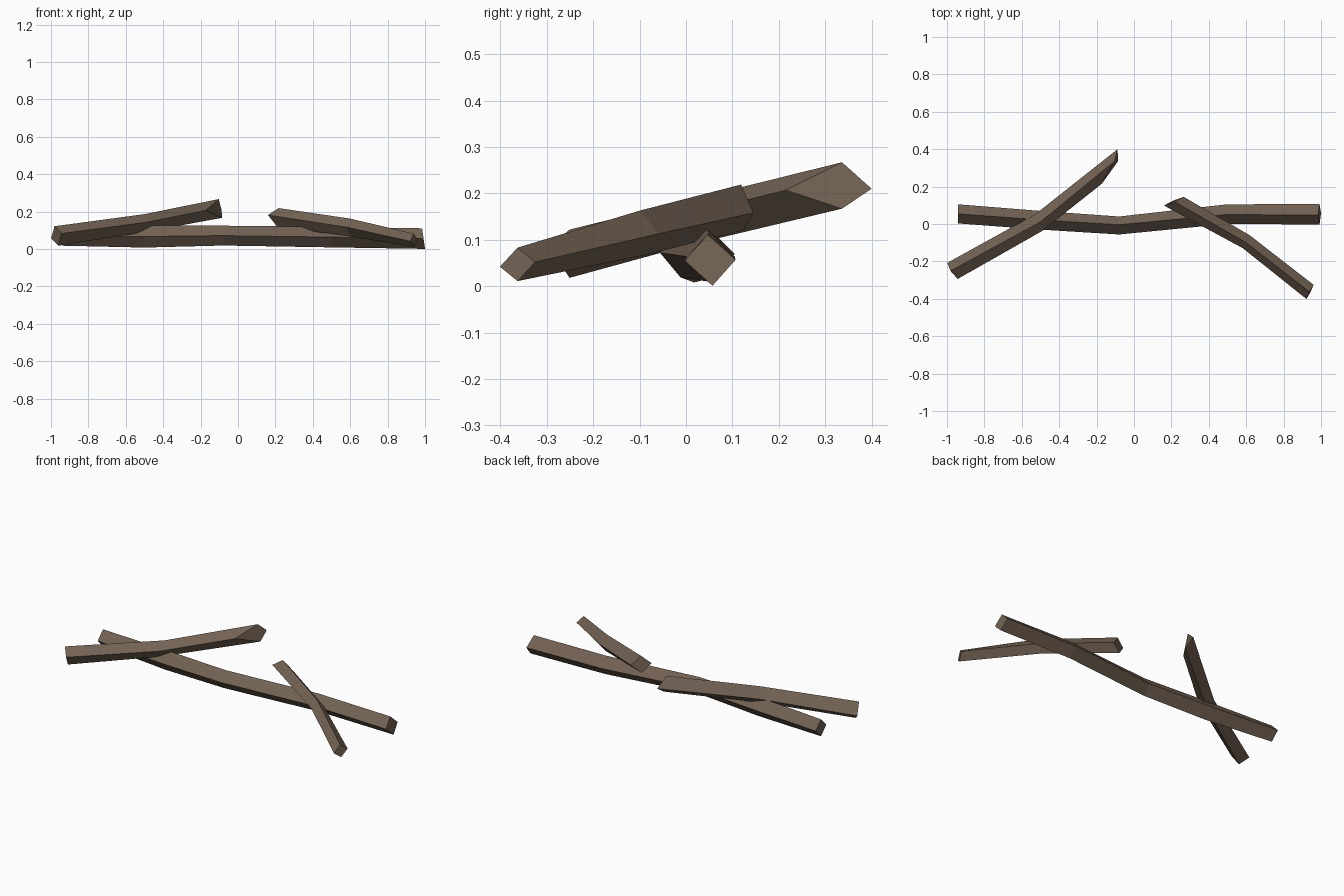
import bpy, bmesh
from mathutils import Vector

bark = bpy.data.materials.new("bark brown")
bark.diffuse_color = (0.17, 0.122, 0.087, 1)


def stick(name, stations, front_shift=None):
    """Loft a diamond section; station = (centre, half side vector, half up vector)."""
    bm = bmesh.new()
    rings = []
    for centre, side, up in stations:
        c, s, u = Vector(centre), Vector(side), Vector(up)
        rings.append([bm.verts.new(p) for p in (c - s, c + u, c + s, c - u)])
    if front_shift:  # worn corner at the last end
        rings[-1][0].co += Vector(front_shift)
    for a, b in zip(rings, rings[1:]):
        for i in range(4):
            j = (i + 1) % 4
            bm.faces.new((a[i], a[j], b[j], b[i]))
    bm.faces.new(rings[0])
    bm.faces.new(rings[-1])
    bmesh.ops.recalc_face_normals(bm, faces=bm.faces)
    me = bpy.data.meshes.new(name)
    bm.to_mesh(me)
    bm.free()
    me.materials.append(bark)
    ob = bpy.data.objects.new(name, me)
    bpy.context.collection.objects.link(ob)
    return ob


# Long stick lying on the ground
stick("ground_stick", [
    ((-0.94, 0.054, 0.069), (0, 0.051, 0), (0, 0, 0.051)),
    ((-0.50, 0.020, 0.067), (0, 0.050, 0), (0, 0.002, 0.059)),
    ((-0.08, -0.008, 0.072), (0, 0.048, 0), (0, 0.004, 0.053)),
    ((0.50, 0.053, 0.064), (-0.004, 0.052, 0), (0, -0.002, 0.055)),
    ((0.992, 0.052, 0.056), (0, 0.055, 0.001), (-0.008, -0.005, 0.055)),
])

# Left stick resting across it, with a slanted broken tip
stick("left_stick", [
    ((-0.971, -0.251, 0.070), (-0.028, 0.043, -0.013), (-0.010, 0, 0.052)),
    ((-0.510, 0.007, 0.137), (-0.018, 0.045, -0.006), (0.012, 0.006, 0.050)),
    ((-0.094, 0.336, 0.217), (0.006, 0.064, -0.007), (-0.009, 0, 0.050)),
], front_shift=(-0.072, -0.057, -0.017))

# Right stick resting across it
stick("right_stick", [
    ((0.213, 0.122, 0.170), (0.053, 0.023, -0.012), (0.004, -0.003, 0.049)),
    ((0.599, -0.094, 0.115), (0.018, 0.035, -0.002), (0, -0.005, 0.048)),
    ((0.941, -0.363, 0.047), (0.019, 0.038, 0.005), (-0.003, 0, 0.036)),
])
